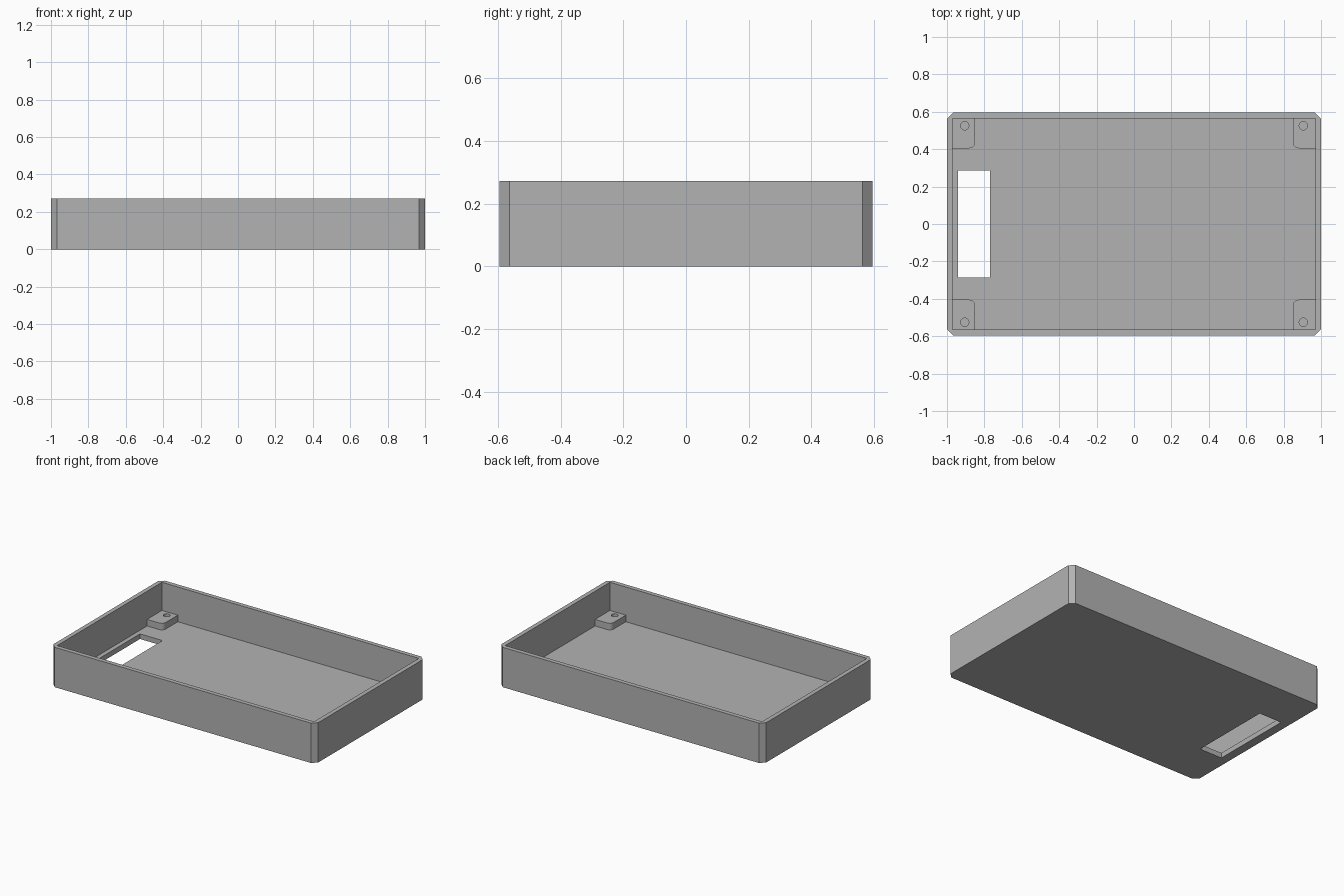
import bpy
import math

# Main dimensions
HALF_X, HALF_Y, HEIGHT = 1.0, 0.595, 0.272
WALL, FLOOR, CHAMFER = 0.03, 0.035, 0.032
PAD_X, PAD_Y, PAD_TOP, PAD_RADIUS = 0.12, 0.16, 0.08, 0.03
HOLE_X, HOLE_Y, HOLE_RADIUS = 0.905, 0.525, 0.022

default = bpy.data.objects.get("Cube")
if default:
    bpy.data.objects.remove(default, do_unlink=True)

grey = bpy.data.materials.new("plain grey")
grey.use_nodes = True
colour = (0.45, 0.45, 0.45, 1)
grey.diffuse_color = colour
grey.node_tree.nodes["Principled BSDF"].inputs["Base Color"].default_value = colour


def prism(name, outline, z0, z1):
    """Extrude a counter-clockwise outline from z0 to z1."""
    n = len(outline)
    verts = [(x, y, z) for z in (z0, z1) for x, y in outline]
    faces = [tuple(reversed(range(n))), tuple(range(n, 2 * n))]
    faces += [(i, (i + 1) % n, n + (i + 1) % n, n + i) for i in range(n)]
    mesh = bpy.data.meshes.new(name)
    mesh.from_pydata(verts, [], faces)
    mesh.materials.append(grey)
    obj = bpy.data.objects.new(name, mesh)
    bpy.context.collection.objects.link(obj)
    return obj


def rectangle(x0, x1, y0, y1):
    return [(x0, y0), (x1, y0), (x1, y1), (x0, y1)]


def arc(cx, cy, radius, start, sweep, steps):
    angles = [start + sweep * i / steps for i in range(steps + 1)]
    return [(cx + radius * math.cos(a), cy + radius * math.sin(a)) for a in angles]


def cut(target, cutter):
    """Subtract the cutter, apply the result and discard the cutter."""
    cutter.hide_render = True
    mod = target.modifiers.new("cut", 'BOOLEAN')
    mod.operation = 'DIFFERENCE'
    mod.solver = 'EXACT'
    mod.object = cutter
    bpy.context.view_layer.objects.active = target
    bpy.ops.object.modifier_apply(modifier=mod.name)
    bpy.data.objects.remove(cutter, do_unlink=True)


# Tray: chamfered block, hollowed out, with a slot through the floor
x, y, c = HALF_X, HALF_Y, CHAMFER
tray = prism("tray", [(-x + c, -y), (x - c, -y), (x, -y + c), (x, y - c),
                      (x - c, y), (-x + c, y), (-x, y - c), (-x, -y + c)], 0, HEIGHT)
ix, iy = HALF_X - WALL, HALF_Y - WALL
cut(tray, prism("hollow_cutter", rectangle(-ix, ix, -iy, iy), FLOOR, HEIGHT + 0.1))
cut(tray, prism("slot_cutter", rectangle(-0.94, -0.77, -0.285, 0.285), -0.1, 0.1))

# Corner pads: one rounded inner corner and a blind screw hole each
px, py = ix - PAD_X, iy - PAD_Y
pad_outline = [(ix, py), (ix, iy), (px, iy)]
pad_outline += arc(px + PAD_RADIUS, py + PAD_RADIUS, PAD_RADIUS, math.pi, math.pi / 2, 8)
hole_outline = arc(HOLE_X, HOLE_Y, HOLE_RADIUS, 0, math.tau, 32)[:-1]


def mirrored(outline, sx, sy):
    points = [(sx * px, sy * py) for px, py in outline]
    return points if sx * sy > 0 else points[::-1]


for sy, end in ((-1, "front"), (1, "back")):
    for sx, side in ((-1, "right"), (1, "left")):
        pad = prism(f"{end}_{side}_pad", mirrored(pad_outline, sx, sy), FLOOR, PAD_TOP)
        cut(pad, prism("hole_cutter", mirrored(hole_outline, sx, sy), 0, HEIGHT))
        bpy.ops.object.select_all(action='DESELECT')
        pad.select_set(True)
        bpy.context.view_layer.objects.active = pad
        bpy.ops.object.shade_smooth_by_angle(angle=math.radians(30))
